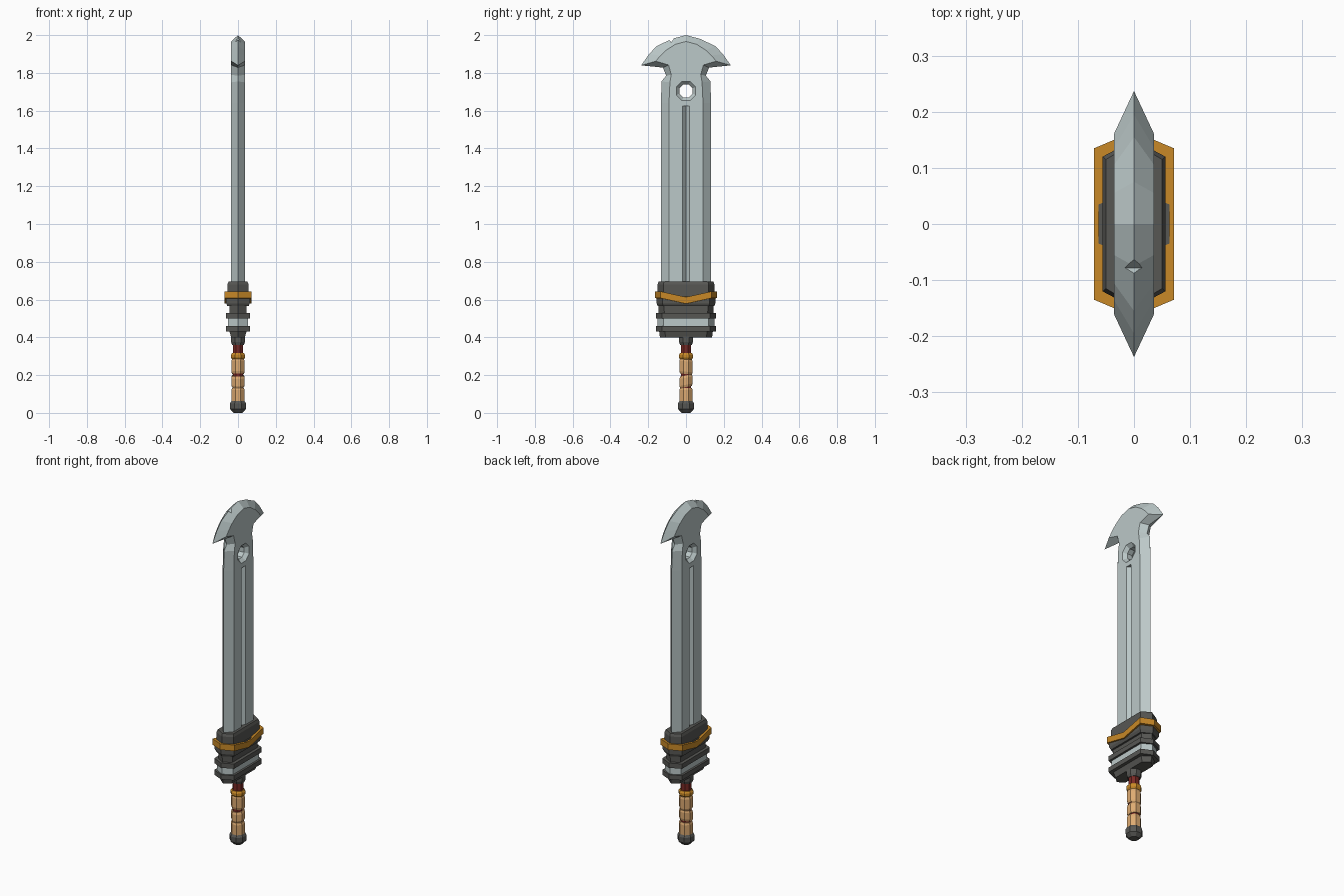
import bpy, bmesh, math
from mathutils import Vector

if "Cube" in bpy.data.objects:
    bpy.data.objects.remove(bpy.data.objects["Cube"])


def material(name, rgb):
    m = bpy.data.materials.new(name)
    m.diffuse_color = (*rgb, 1)
    m.use_nodes = True
    m.node_tree.nodes["Principled BSDF"].inputs["Base Color"].default_value = m.diffuse_color
    return m


STEEL = material("pale steel", (0.50, 0.58, 0.58))
DARK = material("dark iron", (0.095, 0.095, 0.088))
GOLD = material("gold", (0.58, 0.25, 0.02))
TAN = material("tan wrap", (0.73, 0.41, 0.17))
RED = material("red leather", (0.19, 0.022, 0.018))


def finish(name, bm, mat):
    bmesh.ops.recalc_face_normals(bm, faces=bm.faces)
    me = bpy.data.meshes.new(name)
    bm.to_mesh(me)
    bm.free()
    me.materials.append(mat)
    ob = bpy.data.objects.new(name, me)
    bpy.context.collection.objects.link(ob)
    return ob


def loft(name, rings, mat):
    """Skin a stack of equal point rings and cap both ends."""
    bm = bmesh.new()
    vs = [[bm.verts.new(p) for p in r] for r in rings]
    n = len(rings[0])
    for a, b in zip(vs, vs[1:]):
        for i in range(n):
            j = (i + 1) % n
            bm.faces.new((a[i], a[j], b[j], b[i]))
    bm.faces.new(vs[0])
    bm.faces.new(vs[-1])
    return finish(name, bm, mat)


def guard_ring(z, hx, hy, dip=0.0):
    """Long section with pointed ends; dip lowers the middle into a V."""
    c = hy - 0.03
    return [(hx, -c, z), (hx, 0, z - dip), (hx, c, z), (0, hy, z),
            (-hx, c, z), (-hx, 0, z - dip), (-hx, -c, z), (0, -hy, z)]


def guard(name, mat, sections, dip=0.0):
    return loft(name, [guard_ring(*s, dip) for s in sections], mat)


def turned(name, mat, sections, tilt=0.0, sides=8):
    """Round part on the z axis; sections are (z, radius), tilt slants rings."""
    def ring(z, r):
        pts = []
        for i in range(sides):
            a = math.tau * (i + 0.5) / sides
            y = r * math.sin(a)
            pts.append((r * math.cos(a), y, z + tilt * y))
        return pts
    return loft(name, [ring(*s) for s in sections], mat)


# Blade: (y, z) of the sharp edge paired with (y, z) of the flat face border
half = [((0.132, 0.62), (0.09, 0.62)), ((0.132, 1.64), (0.09, 1.64)),
        ((0.13, 1.755), (0.085, 1.75)), ((0.105, 1.785), (0.078, 1.79)),
        ((0.122, 1.828), (0.092, 1.842)), ((0.237, 1.84), (0.16, 1.862)),
        ((0.195, 1.90), (0.135, 1.892)), ((0.155, 1.942), (0.105, 1.92)),
        ((0.075, 1.98), (0.055, 1.952)), ((0, 2.0), (0, 1.966))]
pairs = half + [((-e[0], e[1]), (-f[0], f[1])) for e, f in reversed(half[:-1])]
T = 0.036
blade = loft("blade", [[(-T, *f) for e, f in pairs],
                       [(0, *e) for e, f in pairs],
                       [(T, *f) for e, f in pairs]], STEEL)


def cut(cutter):
    mod = blade.modifiers.new("cut", 'BOOLEAN')
    mod.operation = 'DIFFERENCE'
    mod.solver = 'EXACT'
    mod.object = cutter
    bpy.context.view_layer.objects.active = blade
    bpy.ops.object.modifier_apply(modifier=mod.name)
    bpy.data.objects.remove(cutter)


# Chamfered eight-sided hole
cut(loft("hole_cutter", [[(x, r * math.cos(math.tau * (i + .5) / 8),
                           1.704 + r * math.sin(math.tau * (i + .5) / 8))
                          for i in range(8)]
                         for x, r in ((-.046, .065), (-.016, .037),
                                      (.016, .037), (.046, .065))], STEEL))
# V-shaped fullers on both faces
for s in (-1, 1):
    cut(loft("fuller_cutter", [[(s * 0.016, 0, z), (s * 0.046, 0.026, z),
                                (s * 0.046, -0.026, z)]
                               for z in (0.64, 1.625)], STEEL))
# Battle nick in the crown
cut(loft("nick_cutter", [[(x, -0.105, 1.995), (x, -0.078, 1.962),
                          (x, -0.045, 2.01)] for x in (-.06, .06)], STEEL))

# Guard: stacked iron blocks, gold chevron, steel strip
guard("guard_top", DARK, [(0.615, 0.056, 0.15), (0.68, 0.056, 0.15),
                          (0.695, 0.05, 0.145)])
guard("guard_shoulder", DARK, [(0.565, 0.056, 0.15), (0.58, 0.063, 0.155),
                               (0.62, 0.063, 0.155)])
guard("gold_chevron", GOLD, [(0.608, 0.071, 0.165), (0.643, 0.071, 0.165)], 0.03)
guard("guard_core", DARK, [(0.40, 0.036, 0.138), (0.43, 0.045, 0.142),
                           (0.57, 0.046, 0.146)])
guard("steel_strip", STEEL, [(0.455, 0.052, 0.15), (0.505, 0.052, 0.15)])
for name, z in (("lower_flange", 0.432), ("upper_flange", 0.50)):
    guard(name, DARK, [(z, 0.064, 0.158), (z + 0.028, 0.064, 0.158)])

# Handle
turned("collar", DARK, [(0.36, 0.034), (0.375, 0.04), (0.41, 0.04)])
turned("grip_core", RED, [(0.04, 0.03), (0.37, 0.03)])
turned("gold_ring", GOLD, [(0.283, 0.034), (0.293, 0.041),
                           (0.306, 0.041), (0.316, 0.034)])
for i, (z0, z1, tilt) in enumerate(((0.05, 0.132, 0.0), (0.137, 0.198, 0.2),
                                    (0.206, 0.285, -0.1))):
    turned(f"grip_wrap_{i + 1}", TAN,
           [(z0, 0.034), (z0 + 0.012, 0.038), (z1 - 0.012, 0.038), (z1, 0.034)], tilt)
turned("pommel", DARK, [(0.0, 0.026), (0.02, 0.045), (0.05, 0.046), (0.062, 0.038)])
